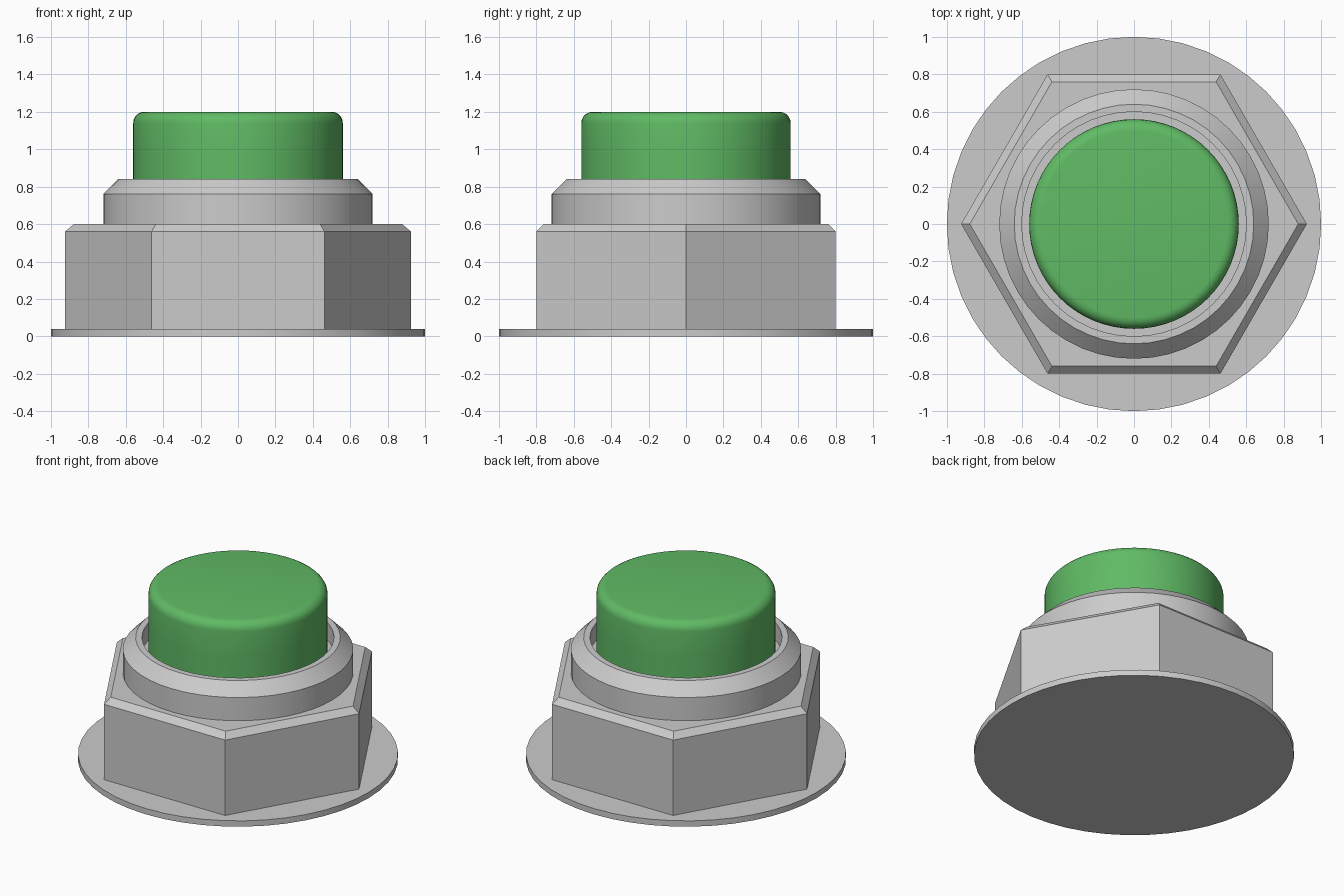
import bpy, math

if "Cube" in bpy.data.objects:
    bpy.data.objects.remove(bpy.data.objects["Cube"])


def lathe(name, profile, sides, smooth=True):
    """Spin an (r, z) profile about z; r = 0 ends become poles."""
    verts, faces, rings = [], [], []
    for r, z in profile:
        n = 1 if r == 0 else sides
        rings.append(list(range(len(verts), len(verts) + n)))
        for i in range(n):
            a = 2 * math.pi * i / sides
            verts.append((r * math.cos(a), r * math.sin(a), z))
    for lo, hi in zip(rings, rings[1:]):
        for i in range(sides):
            j = (i + 1) % sides
            if len(lo) == 1:
                faces.append((lo[0], hi[j], hi[i]))
            elif len(hi) == 1:
                faces.append((lo[i], lo[j], hi[0]))
            else:
                faces.append((lo[i], lo[j], hi[j], hi[i]))
    mesh = bpy.data.meshes.new(name)
    mesh.from_pydata(verts, [], faces)
    obj = bpy.data.objects.new(name, mesh)
    bpy.context.collection.objects.link(obj)
    if smooth:
        bpy.context.view_layer.objects.active = obj
        obj.select_set(True)
        bpy.ops.object.shade_smooth_by_angle(angle=math.radians(30))
        obj.select_set(False)
    return obj


# Thin washer at the base
lathe("washer", [(0, 0), (1, 0), (1, 0.04), (0, 0.04)], 48)

# Hexagonal nut with a chamfered top edge
c = math.cos(math.pi / 6)
lathe("hex_nut", [(0, 0.04), (0.8 / c, 0.04), (0.8 / c, 0.56),
                  (0.76 / c, 0.6), (0, 0.6)], 6, smooth=False)

# Round collar with chamfer and a recess around the button
lathe("collar", [(0, 0.6), (0.72, 0.6), (0.72, 0.76), (0.64, 0.84),
                 (0.6, 0.84), (0.6, 0.72), (0, 0.72)], 48)

# Push button with a rounded top edge
R, TOP, ROUND = 0.56, 1.2, 0.06
arc = [(R - ROUND + ROUND * math.cos(t), TOP - ROUND + ROUND * math.sin(t))
       for t in (math.pi / 2 * k / 5 for k in range(6))]
button = lathe("button", [(0, 0.72), (R, 0.72), (R, 0.96)] + arc + [(0, TOP)], 64)
green = bpy.data.materials.new("button_green")
green.diffuse_color = (0.117, 0.496, 0.13, 1)
green.use_nodes = True
green.node_tree.nodes["Principled BSDF"].inputs["Base Color"].default_value = green.diffuse_color
button.data.materials.append(green)
